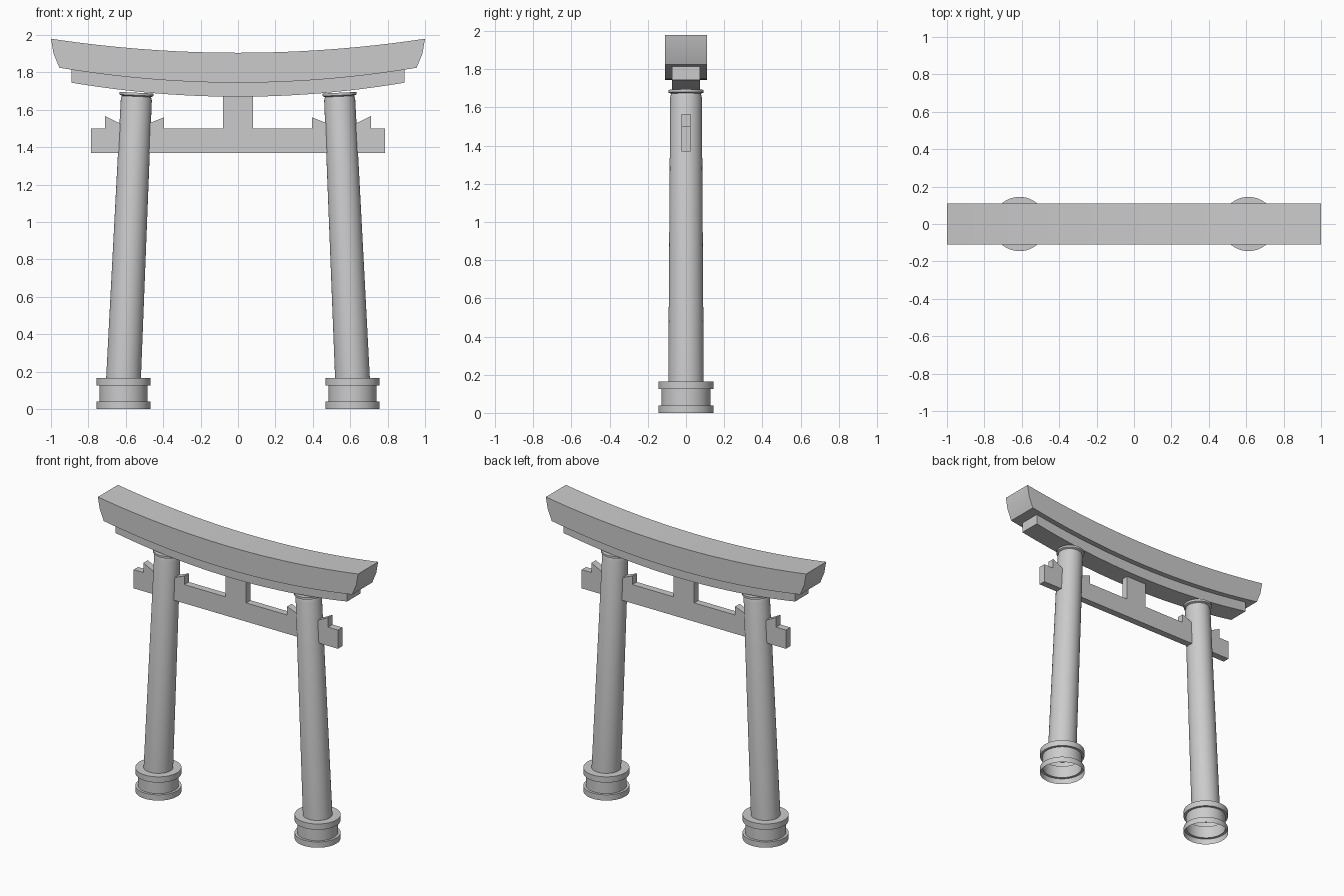
import bpy, bmesh, math

if "Cube" in bpy.data.objects:
    bpy.data.objects.remove(bpy.data.objects["Cube"])


def finish(name, bm):
    bmesh.ops.recalc_face_normals(bm, faces=bm.faces)
    me = bpy.data.meshes.new(name)
    bm.to_mesh(me)
    bm.free()
    ob = bpy.data.objects.new(name, me)
    bpy.context.collection.objects.link(ob)
    bpy.ops.object.select_all(action='DESELECT')
    ob.select_set(True)
    bpy.context.view_layer.objects.active = ob
    bpy.ops.object.shade_smooth_by_angle(angle=math.radians(30))
    return ob


def prism(name, outline, half_depth):
    """Extrude an x-z outline along y."""
    bm = bmesh.new()
    front = [bm.verts.new((x, -half_depth, z)) for x, z in outline]
    back = [bm.verts.new((x, half_depth, z)) for x, z in outline]
    n = len(outline)
    bm.faces.new(front)
    bm.faces.new(back[::-1])
    for i in range(n):
        j = (i + 1) % n
        bm.faces.new((front[i], back[i], back[j], front[j]))
    return finish(name, bm)


def lathe(name, profile, cap_top=False, sides=48):
    """Revolve an (r, z) profile around z, open at the bottom."""
    bm = bmesh.new()
    rings = [[bm.verts.new((r * math.cos(a), r * math.sin(a), z))
              for a in (math.tau * k / sides for k in range(sides))]
             for r, z in profile]
    for lo, hi in zip(rings, rings[1:]):
        for k in range(sides):
            m = (k + 1) % sides
            bm.faces.new((lo[k], lo[m], hi[m], hi[k]))
    if cap_top:
        bm.faces.new(rings[-1])
    return finish(name, bm)


def arc(half, z_mid, z_end, steps=24):
    """Shallow upward curve from -half to +half."""
    ts = [2 * i / steps - 1 for i in range(steps + 1)]
    return [(half * t, z_mid + (z_end - z_mid) * t * t) for t in ts]


# Top lintel with flared ends
top = arc(1.0, 1.905, 1.98)
under = arc(0.955, 1.745, 1.825)
prism("top_lintel",
      top + [(0.986, 1.90)] + under[::-1] + [(-0.986, 1.90)], 0.11)

# Second lintel tucked under the first
prism("lower_lintel",
      arc(0.89, 1.748, 1.821) + arc(0.89, 1.67, 1.745)[::-1], 0.073)

# Tie beam with centre strut and wedges beside the pillars
half = [(0.08, 1.685), (0.08, 1.5), (0.395, 1.5), (0.395, 1.56),
        (0.475, 1.528), (0.55, 1.5), (0.64, 1.532), (0.71, 1.567),
        (0.71, 1.5), (0.785, 1.5), (0.785, 1.37)]
prism("tie_beam", half + [(-x, z) for x, z in half[::-1]], 0.024)

# Leaning pillars with collars, standing in ringed bases
base = [(0.145, 0), (0.145, 0.04), (0.128, 0.04), (0.128, 0.125),
        (0.145, 0.125), (0.145, 0.165), (0.085, 0.165)]
pillar = [(0.093, -0.005), (0.083, 1.49), (0.078, 1.508), (0.091, 1.514),
          (0.091, 1.528)]
for side, s in (("left", -1), ("right", 1)):
    b = lathe(side + "_base", base)
    b.location.x = s * 0.612
    p = lathe(side + "_pillar", pillar, cap_top=True)
    p.location = (s * 0.612, 0, 0.165)
    p.rotation_euler.y = -s * math.atan(0.07 / 1.525)
